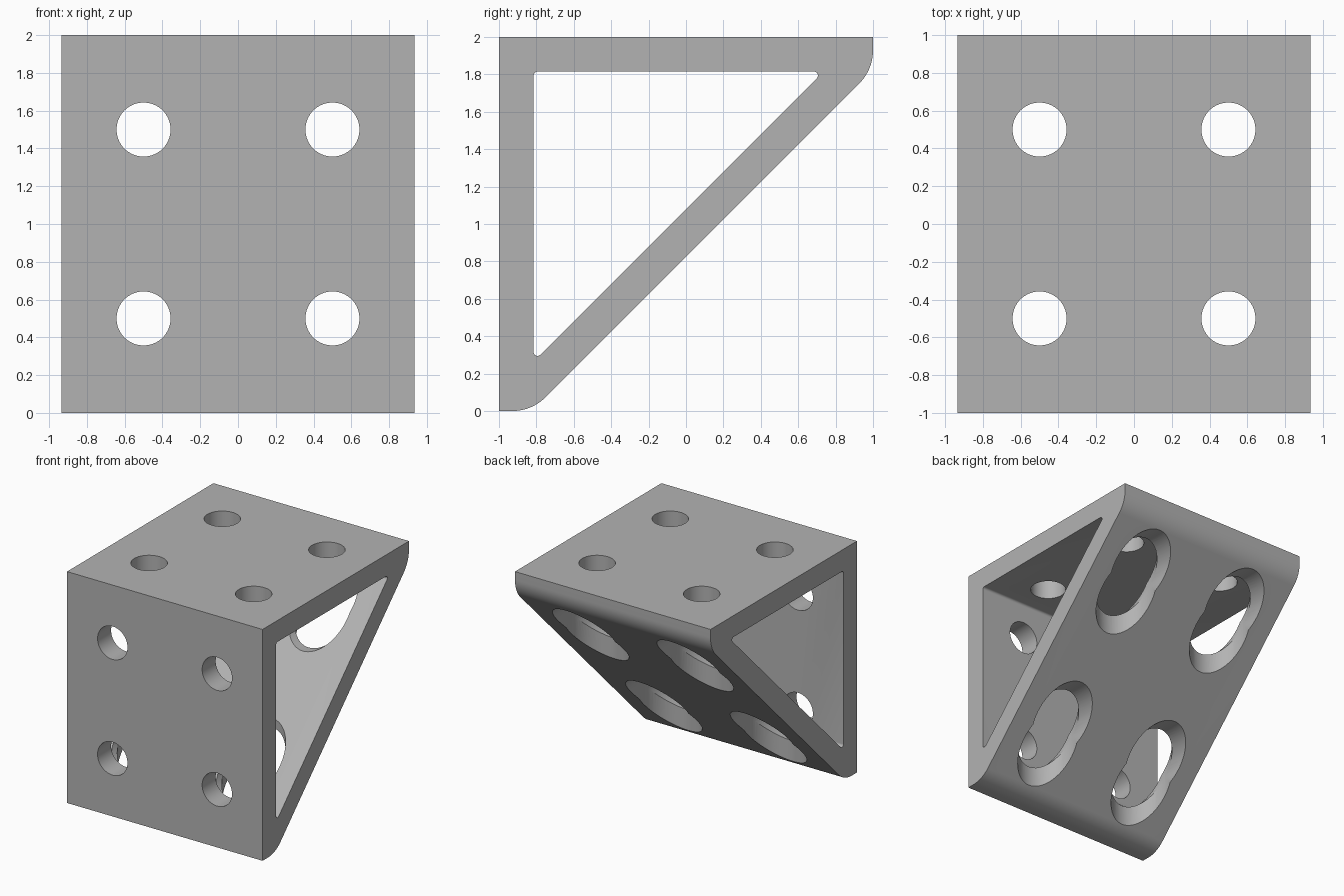
import bpy, bmesh, math
from mathutils import Vector, Matrix

cube = bpy.data.objects.get("Cube")
if cube:
    bpy.data.objects.remove(cube, do_unlink=True)

HALF_WIDTH = 0.935
WALL = 0.185        # thickness of the two mounting plates
OUTER = 0.825       # offset of the brace's outer face: z = y + OUTER
INNER = 1.08        # offset of the brace's inner face: z = y + INNER
BORE, ACCESS = 0.143, 0.25

grey = bpy.data.materials.new("plain grey")
grey.use_nodes = True
grey.diffuse_color = (0.45, 0.45, 0.45, 1)
grey.node_tree.nodes["Principled BSDF"].inputs["Base Color"].default_value = grey.diffuse_color


def fillet(prev, corner, nxt, radius, steps=10):
    """Points of an arc that rounds one corner of a profile."""
    a, b = (prev - corner).normalized(), (nxt - corner).normalized()
    half = a.angle(b) / 2
    centre = corner + (a + b).normalized() * (radius / math.sin(half))
    tangent = radius / math.tan(half)
    start, end = corner + a * tangent - centre, corner + b * tangent - centre
    sweep = start.angle(end)
    return [centre + (start * math.sin(sweep * (1 - i / steps))
                      + end * math.sin(sweep * i / steps)) / math.sin(sweep)
            for i in range(steps + 1)]


def finish(name, bm):
    bmesh.ops.recalc_face_normals(bm, faces=bm.faces)
    mesh = bpy.data.meshes.new(name)
    bm.to_mesh(mesh)
    bm.free()
    mesh.materials.append(grey)
    obj = bpy.data.objects.new(name, mesh)
    bpy.context.collection.objects.link(obj)
    return obj


def prism(name, corners, half_width):
    """Extrude a (y, z, fillet radius) profile across x."""
    pts = [Vector(c[:2]) for c in corners]
    outline = []
    for i, (y, z, radius) in enumerate(corners):
        nxt = pts[(i + 1) % len(pts)]
        outline += fillet(pts[i - 1], pts[i], nxt, radius) if radius else [pts[i]]
    bm = bmesh.new()
    face = bm.faces.new([bm.verts.new((-half_width, p.x, p.y)) for p in outline])
    ext = bmesh.ops.extrude_face_region(bm, geom=[face])
    moved = [v for v in ext["geom"] if isinstance(v, bmesh.types.BMVert)]
    bmesh.ops.translate(bm, verts=moved, vec=(2 * half_width, 0, 0))
    return finish(name, bm)


def rod(name, start, end, radius):
    start, end = Vector(start), Vector(end)
    axis = end - start
    bm = bmesh.new()
    bmesh.ops.create_cone(
        bm, cap_ends=True, segments=64, radius1=radius, radius2=radius, depth=axis.length,
        matrix=Matrix.Translation((start + end) / 2) @ axis.to_track_quat("Z", "Y").to_matrix().to_4x4())
    return finish(name, bm)


# Bracket body: two plates and a diagonal brace with rounded toes
bracket = prism("angle_bracket", [
    (-1, 2, 0), (-1, 0, 0), (-OUTER, 0, 0.25), (1, 1 + OUTER, 0.25), (1, 2, 0)], HALF_WIDTH)

# Triangular opening through the sides
front, top = -1 + WALL, 2 - WALL
cutters = [prism("opening_cutter", [
    (front, top, 0.021), (front, front + INNER, 0.021), (top - INNER, top, 0.021)], HALF_WIDTH + 0.1)]

# Bolt holes in the plates, with wider access holes through the brace
for x in (-0.5, 0.5):
    for s in (-0.5, 0.5):
        z = 1 + s
        cutters += [
            rod("front_bolt_cutter", (x, -1.1, z), (x, front + 0.1, z), BORE),
            rod("front_access_cutter", (x, front + 0.005, z), (x, 1.1, z), ACCESS),
            rod("top_bolt_cutter", (x, s, 2.1), (x, s, top - 0.1), BORE),
            rod("top_access_cutter", (x, s, top - 0.005), (x, s, -0.1), ACCESS)]

for cutter in cutters:
    cutter.hide_render = True
    mod = bracket.modifiers.new(cutter.name, "BOOLEAN")
    mod.operation = "DIFFERENCE"
    mod.solver = "EXACT"
    mod.object = cutter

# Bake the cuts and drop the cutters
bpy.context.view_layer.update()
graph = bpy.context.evaluated_depsgraph_get()
baked = bpy.data.meshes.new_from_object(bracket.evaluated_get(graph))
bracket.modifiers.clear()
bracket.data = baked
baked.name = "angle_bracket"
for cutter in cutters:
    bpy.data.objects.remove(cutter, do_unlink=True)

# Smooth the rounded walls, keep the edges crisp
for obj in bpy.context.selected_objects:
    obj.select_set(False)
bracket.select_set(True)
bpy.context.view_layer.objects.active = bracket
bpy.ops.object.shade_smooth_by_angle(angle=math.radians(25))
